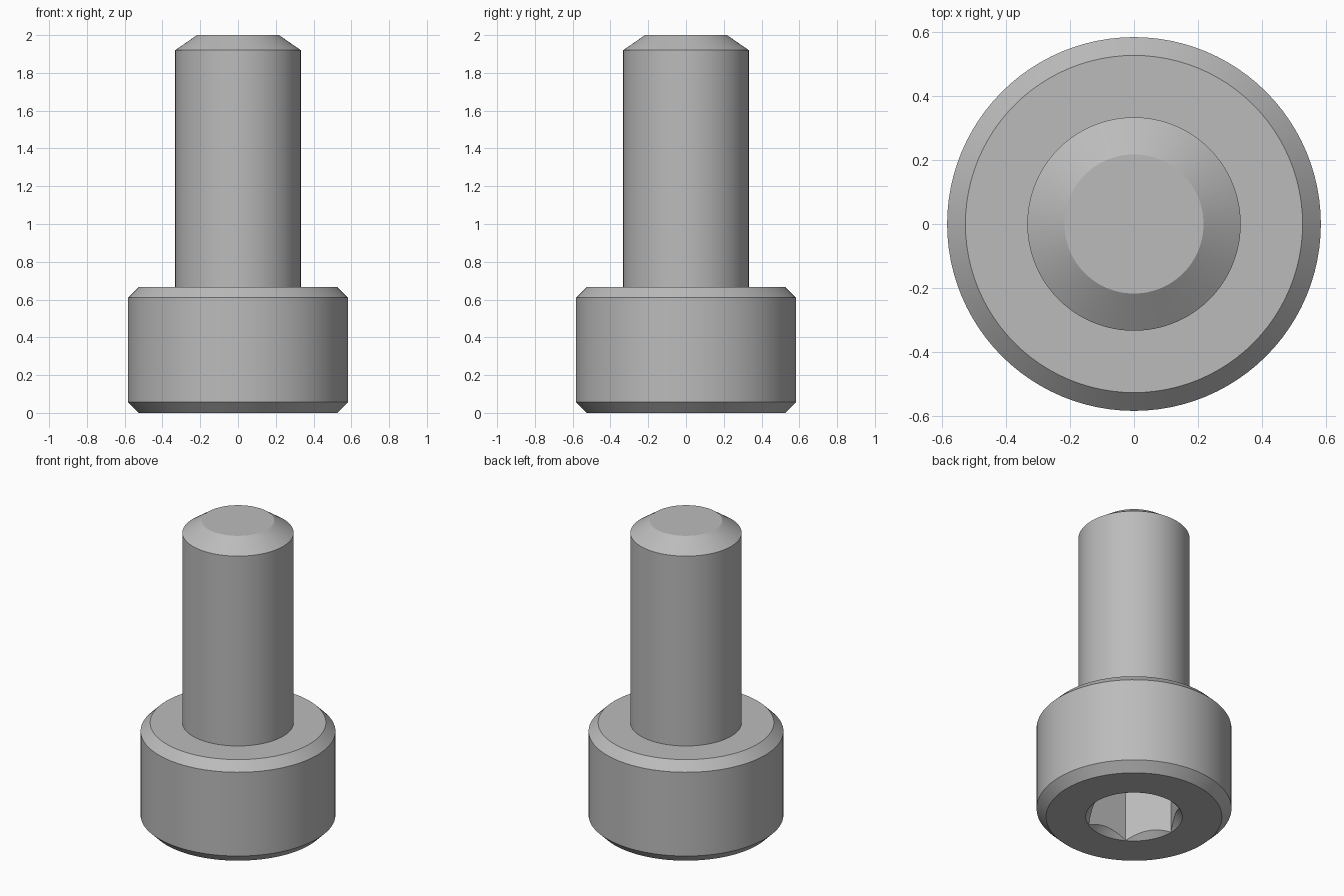
import bpy
import bmesh
import math

cube = bpy.data.objects.get("Cube")
if cube:
    bpy.data.objects.remove(cube, do_unlink=True)

SEGMENTS = 96
HEAD_R, HEAD_H, CHAMFER = 0.583, 0.667, 0.057
SHANK_R, TIP_R, TIP_H, TOTAL_H = 0.333, 0.217, 0.08, 2.0
HEX_R, HEX_DEPTH, SINK = 0.2887, 0.333, 0.15

steel = bpy.data.materials.new("steel_grey")
steel.use_nodes = True
GREY = (0.5, 0.5, 0.5, 1)
steel.diffuse_color = GREY
steel.node_tree.nodes["Principled BSDF"].inputs["Base Color"].default_value = GREY


def turned(name, profile, sides=SEGMENTS, cap_bottom=True):
    """Stack rings of (radius, height) into a round or prismatic solid."""
    bm = bmesh.new()
    rings = []
    for r, z in profile:
        rings.append([bm.verts.new((r * math.cos(math.tau * i / sides),
                                    r * math.sin(math.tau * i / sides), z))
                      for i in range(sides)])
    for low, high in zip(rings, rings[1:]):
        for i in range(sides):
            j = (i + 1) % sides
            bm.faces.new((low[i], low[j], high[j], high[i]))
    bm.faces.new(rings[-1])
    if cap_bottom:
        bm.faces.new(rings[0][::-1])
    mesh = bpy.data.meshes.new(name)
    bm.to_mesh(mesh)
    bm.free()
    mesh.materials.append(steel)
    obj = bpy.data.objects.new(name, mesh)
    bpy.context.collection.objects.link(obj)
    return obj


def activate(obj):
    bpy.ops.object.select_all(action='DESELECT')
    obj.select_set(True)
    bpy.context.view_layer.objects.active = obj


def cut(obj, cutter):
    mod = obj.modifiers.new("cut", 'BOOLEAN')
    mod.operation = 'DIFFERENCE'
    mod.solver = 'EXACT'
    mod.object = cutter
    activate(obj)
    bpy.ops.object.modifier_apply(modifier=mod.name)
    bpy.data.objects.remove(cutter, do_unlink=True)


# Cylindrical head, chamfered on both rims
head = turned("head", [(HEAD_R - CHAMFER, 0), (HEAD_R, CHAMFER),
                       (HEAD_R, HEAD_H - CHAMFER), (HEAD_R - CHAMFER, HEAD_H)])

# Hexagonal socket in the underside with a countersunk mouth
cut(head, turned("socket_cutter", [(HEX_R, -0.1), (HEX_R, HEX_DEPTH)], 6))
MOUTH_R = HEX_R + 0.001
cut(head, turned("countersink_cutter", [(MOUTH_R + 0.05, -0.05),
                                        (MOUTH_R - SINK, SINK)]))

# Plain shank with a tapered tip
shank = turned("shank", [(SHANK_R, HEAD_H), (SHANK_R, TOTAL_H - TIP_H),
                         (TIP_R, TOTAL_H)], cap_bottom=False)

for part in (head, shank):
    activate(part)
    bpy.ops.object.shade_smooth_by_angle(angle=math.radians(25))
